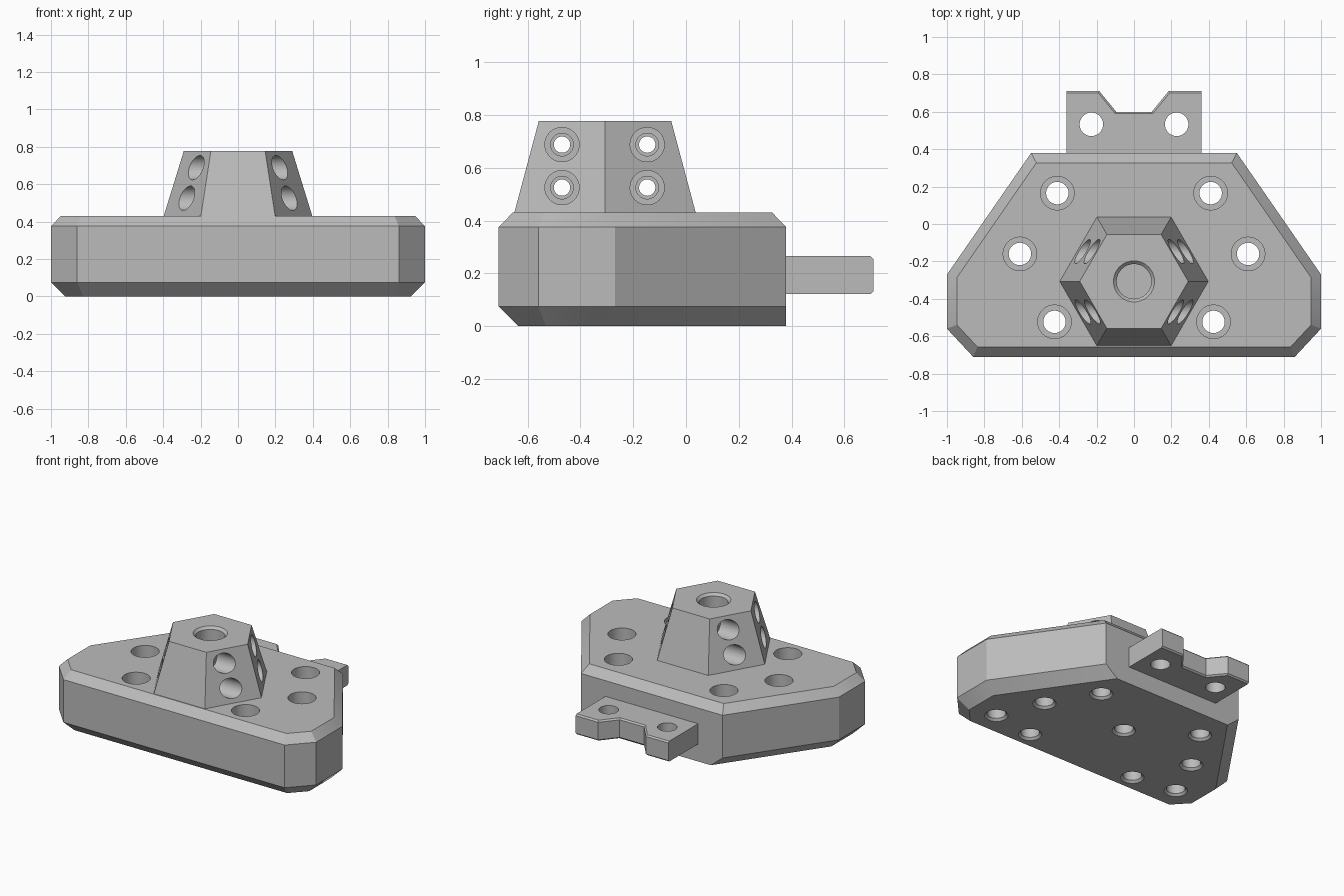
import bpy, bmesh, math
from mathutils import Matrix, Vector

if "Cube" in bpy.data.objects:
    bpy.data.objects.remove(bpy.data.objects["Cube"])

grey = bpy.data.materials.new("plain grey")
grey.diffuse_color = (0.5, 0.5, 0.5, 1)
grey.use_nodes = True
grey.node_tree.nodes["Principled BSDF"].inputs["Base Color"].default_value = grey.diffuse_color


def loft(name, rings):
    """Closed solid through equal-length rings of points, capped at both ends."""
    bm = bmesh.new()
    rows = [[bm.verts.new(p) for p in ring] for ring in rings]
    n = len(rows[0])
    for a, b in zip(rows, rows[1:]):
        for i in range(n):
            j = (i + 1) % n
            bm.faces.new((a[i], a[j], b[j], b[i]))
    bm.faces.new(rows[0][::-1])
    bm.faces.new(rows[-1])
    bmesh.ops.recalc_face_normals(bm, faces=bm.faces[:])
    me = bpy.data.meshes.new(name)
    bm.to_mesh(me)
    bm.free()
    me.materials.append(grey)
    ob = bpy.data.objects.new(name, me)
    bpy.context.collection.objects.link(ob)
    return ob


def inset(outline, dists, z):
    """Move each edge of a counter-clockwise outline inward by its own distance."""
    n = len(outline)
    pts = [Vector(p) for p in outline]
    lines = []
    for i in range(n):
        d = (pts[(i + 1) % n] - pts[i]).normalized()
        inward = Vector((-d.y, d.x))
        lines.append((inward, inward.dot(pts[i]) + dists[i]))
    ring = []
    for i in range(n):
        (a, ca), (b, cb) = lines[i - 1], lines[i]
        det = a.x * b.y - a.y * b.x
        ring.append(((ca * b.y - cb * a.y) / det, (a.x * cb - b.x * ca) / det, z))
    return ring


def circle(r, z, n=32, cx=0.0, cy=0.0):
    return [(cx + r * math.cos(math.tau * i / n),
             cy + r * math.sin(math.tau * i / n), z) for i in range(n)]


def drill(target, profile, place, along_x=False):
    """Cut a stepped round hole given as (height, radius) steps."""
    cutter = loft("hole_cutter", [circle(r, h) for h, r in profile])
    cutter.hide_render = True
    m = Matrix.Translation(place)
    if along_x:
        m = m @ Matrix.Rotation(math.pi / 2, 4, 'Y')
    cutter.data.transform(m)
    mod = target.modifiers.new("hole", 'BOOLEAN')
    mod.operation = 'DIFFERENCE'
    mod.solver = 'EXACT'
    mod.object = cutter
    bpy.context.view_layer.objects.active = target
    bpy.ops.object.modifier_apply(modifier=mod.name)
    bpy.data.objects.remove(cutter)


# Base block: chamfered outline, its back edge stays square at the bottom
outline = [(-0.86, -0.71), (0.86, -0.71), (1, -0.56), (1, -0.27),
           (0.55, 0.38), (-0.55, 0.38), (-1, -0.27), (-1, -0.56)]
low = [0.075] * 8
low[4] = 0
base = loft("base_block", [inset(outline, low, 0),
                           inset(outline, [0] * 8, 0.075),
                           inset(outline, [0] * 8, 0.27),
                           inset(outline, [0] * 8, 0.375),
                           inset(outline, [0.053] * 8, 0.43)])

# Counterbored bolt holes and blind holes in the underside
bolt = [(-0.01, 0.085), (0.015, 0.06), (0.2, 0.06), (0.2, 0.09), (0.6, 0.09)]
blind = [(-0.01, 0.085), (0.015, 0.06), (0.3, 0.06)]
for s in (-1, 1):
    for x, y in ((0.41, 0.165), (0.61, -0.16), (0.425, -0.523)):
        drill(base, bolt, (s * x, y, 0))
    drill(base, blind, (s * 0.745, -0.475, 0))
drill(base, blind, (0, -0.1, 0))

# Tapered hexagonal hub with a central socket
hub = loft("hex_hub", [circle(0.397, 0.43, 6, 0, -0.307),
                       circle(0.29, 0.777, 6, 0, -0.307)])
drill(hub, [(-0.3, 0.093), (-0.017, 0.093), (0.01, 0.12)], (0, -0.307, 0.777))

# Cross holes through the hub, stepped from both sides
half = [(0.5, 0.065), (0.12, 0.065), (0.12, 0.043), (0.08, 0.043), (0.08, 0.031)]
cross = [(-h, r) for h, r in half] + half[::-1]
for y in (-0.47, -0.147):
    for z in (0.525, 0.688):
        drill(hub, cross, (0, y, z), along_x=True)

# Notched rear tab with slightly chamfered end edges
tab_outline = [(-0.36, 0.38), (0.36, 0.38), (0.36, 0.71), (0.185, 0.71),
               (0.095, 0.6), (-0.095, 0.6), (-0.185, 0.71), (-0.36, 0.71)]
soft = [0, 0, 0.01, 0.01, 0.01, 0.01, 0.01, 0]
none = [0] * 8
tab = loft("rear_tab", [inset(tab_outline, soft, 0.122),
                        inset(tab_outline, none, 0.132),
                        inset(tab_outline, none, 0.255),
                        inset(tab_outline, soft, 0.265)])
for s in (-1, 1):
    drill(tab, [(0, 0.063), (0.4, 0.063)], (s * 0.228, 0.533, 0))

# Smooth hole walls, keep the flat faces crisp
for ob in (base, hub, tab):
    bpy.ops.object.select_all(action='DESELECT')
    ob.select_set(True)
    bpy.context.view_layer.objects.active = ob
    bpy.ops.object.shade_smooth_by_angle(angle=math.radians(25))
